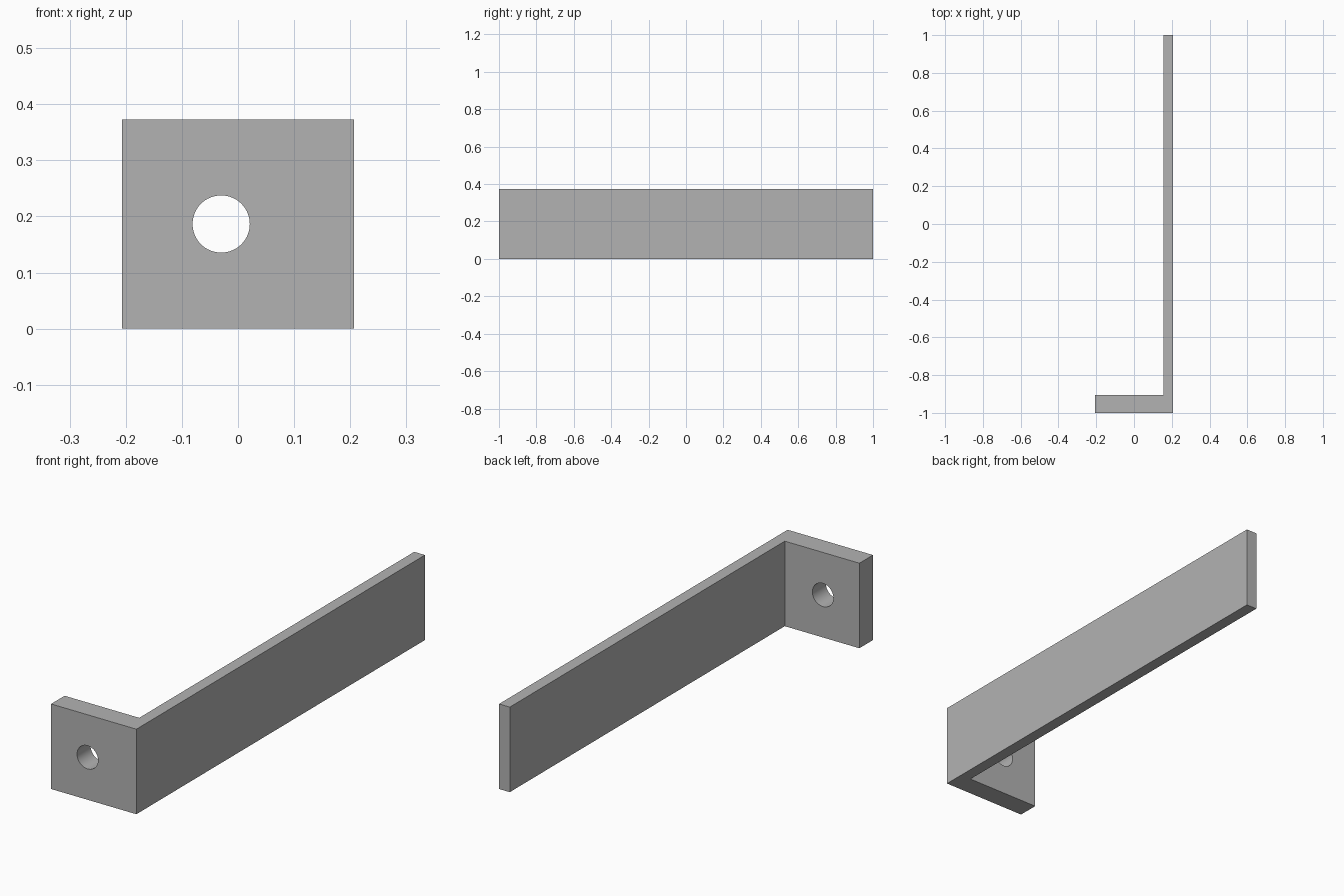
import bpy, bmesh, math
from mathutils import Vector

cube = bpy.data.objects.get("Cube")
if cube:
    bpy.data.objects.remove(cube, do_unlink=True)

HALF_W, HEIGHT = 0.207, 0.373
ARM_INNER_X, FLANGE_BACK_Y = 0.155, -0.906
HOLE_X, HOLE_Z, HOLE_R = -0.03, HEIGHT / 2, 0.051

grey = bpy.data.materials.new("plain grey")
grey.use_nodes = True
colour = (0.45, 0.45, 0.45, 1)
grey.diffuse_color = colour
grey.node_tree.nodes["Principled BSDF"].inputs["Base Color"].default_value = colour

# L-shaped bracket: plan profile extruded upward
profile = [(-HALF_W, -1), (HALF_W, -1), (HALF_W, 1), (ARM_INNER_X, 1),
           (ARM_INNER_X, FLANGE_BACK_Y), (-HALF_W, FLANGE_BACK_Y)]
bm = bmesh.new()
base = bm.faces.new([bm.verts.new((x, y, 0)) for x, y in profile])
top = bmesh.ops.extrude_face_region(bm, geom=[base])["geom"]
bmesh.ops.translate(bm, vec=Vector((0, 0, HEIGHT)),
                    verts=[v for v in top if isinstance(v, bmesh.types.BMVert)])
bmesh.ops.recalc_face_normals(bm, faces=bm.faces)
mesh = bpy.data.meshes.new("angle_bracket")
bm.to_mesh(mesh)
bm.free()
mesh.materials.append(grey)
bracket = bpy.data.objects.new("angle_bracket", mesh)
bpy.context.collection.objects.link(bracket)

# Round bolt hole through the short flange
bpy.ops.mesh.primitive_cylinder_add(vertices=64, radius=HOLE_R, depth=0.3,
                                    location=(HOLE_X, -0.95, HOLE_Z),
                                    rotation=(math.pi / 2, 0, 0))
cutter = bpy.context.object
cutter.name = "hole_cutter"
cutter.data.materials.append(grey)

cut = bracket.modifiers.new("bolt_hole", "BOOLEAN")
cut.operation, cut.solver, cut.object = "DIFFERENCE", "EXACT", cutter
bpy.ops.object.select_all(action="DESELECT")
bracket.select_set(True)
bpy.context.view_layer.objects.active = bracket
bpy.ops.object.modifier_apply(modifier=cut.name)
bpy.data.objects.remove(cutter, do_unlink=True)

# Smooth hole wall, crisp outer edges
bpy.ops.object.shade_smooth_by_angle(angle=math.radians(30))
